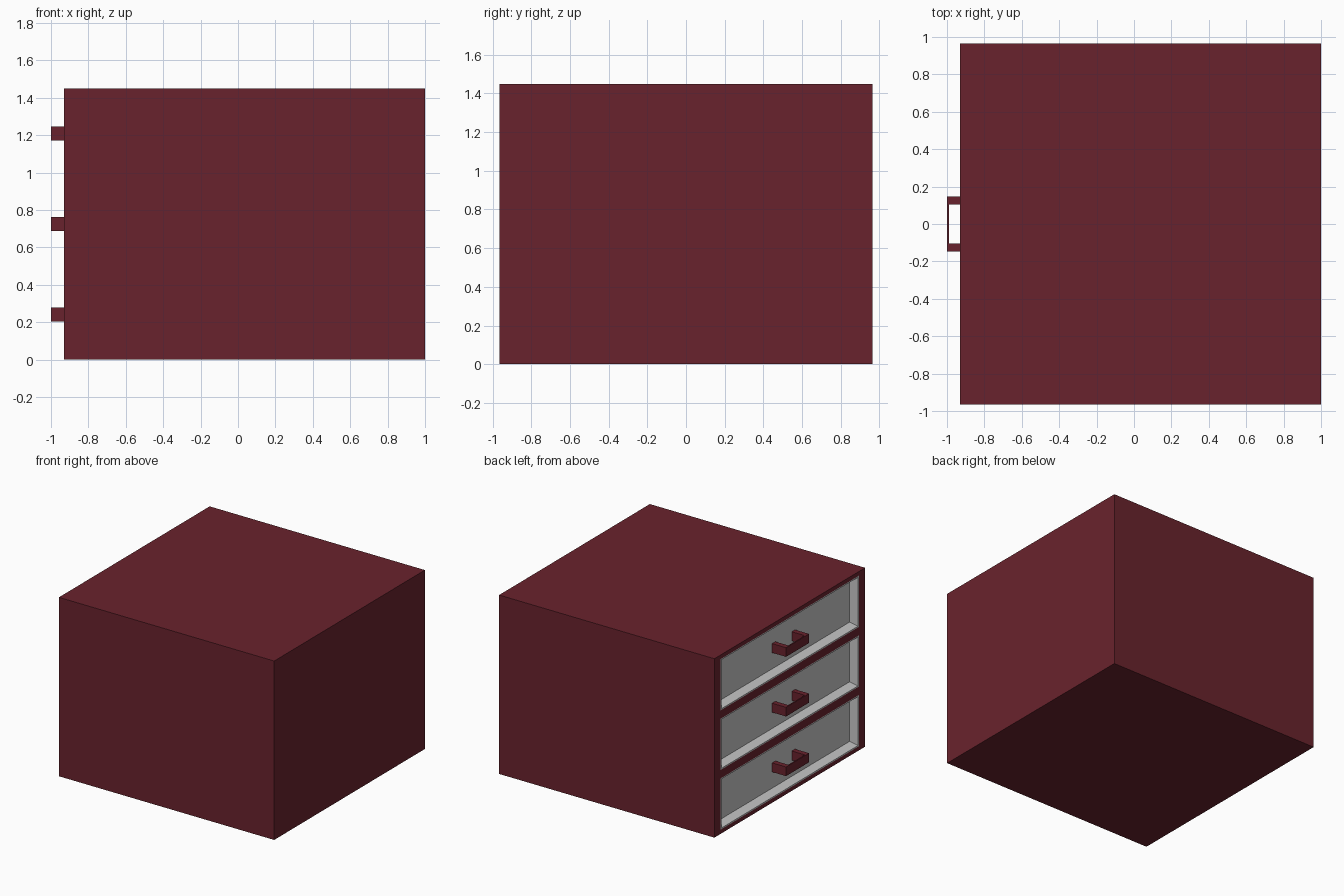
import bpy, bmesh

if "Cube" in bpy.data.objects:
    bpy.data.objects.remove(bpy.data.objects["Cube"])

FRONT, BACK, HALF_Y, TOP = -0.93, 1.0, 0.965, 1.45
OPEN_Y, OPEN_Z = 0.885, 0.208          # half sizes of a drawer opening
STEP = TOP / 3
CENTRES = [STEP * (i + 0.5) for i in range(3)]


def material(name, rgb):
    m = bpy.data.materials.new(name)
    m.diffuse_color = (*rgb, 1)
    m.use_nodes = True
    m.node_tree.nodes["Principled BSDF"].inputs["Base Color"].default_value = m.diffuse_color
    return m


maroon = material("dark maroon", (0.141, 0.0165, 0.026))
grey = material("light grey", (0.57, 0.57, 0.57))


def finish(name, bm, mat, recalc=True):
    bmesh.ops.remove_doubles(bm, verts=bm.verts, dist=1e-5)
    if recalc:
        bmesh.ops.recalc_face_normals(bm, faces=bm.faces)
    me = bpy.data.meshes.new(name)
    bm.to_mesh(me)
    bm.free()
    me.materials.append(mat)
    ob = bpy.data.objects.new(name, me)
    bpy.context.collection.objects.link(ob)
    return ob


def quad(bm, pts):
    return bm.faces.new([bm.verts.new(p) for p in pts])


def ring(x, hy, hz, zc):
    return [(x, hy, zc - hz), (x, -hy, zc - hz), (x, -hy, zc + hz), (x, hy, zc + hz)]


# Cabinet body: five plain sides plus a front frame with three openings
bm = bmesh.new()
ys = [-HALF_Y, -OPEN_Y, OPEN_Y, HALF_Y]
zs = [0] + [c + s * OPEN_Z for c in CENTRES for s in (-1, 1)] + [TOP]
for j in range(3):
    for k in range(len(zs) - 1):
        if j == 1 and k % 2 == 1:
            continue                   # drawer opening
        quad(bm, [(FRONT, ys[j + 1], zs[k]), (FRONT, ys[j], zs[k]),
                  (FRONT, ys[j], zs[k + 1]), (FRONT, ys[j + 1], zs[k + 1])])
a = ring(FRONT, HALF_Y, TOP / 2, TOP / 2)
b = ring(BACK, HALF_Y, TOP / 2, TOP / 2)
for i in range(4):
    n = (i + 1) % 4
    quad(bm, [a[n], a[i], b[i], b[n]])
quad(bm, b[::-1])
finish("cabinet_body", bm, maroon, recalc=False)

# Drawer fronts: thin rim, sloped border and recessed panel
PANEL_X = FRONT + 0.055
for d, zc in enumerate(CENTRES):
    bm = bmesh.new()
    rings = [ring(FRONT, OPEN_Y, OPEN_Z, zc),
             ring(FRONT, OPEN_Y - 0.01, OPEN_Z - 0.01, zc),
             ring(PANEL_X, OPEN_Y - 0.04, OPEN_Z - 0.04, zc)]
    for p, q in zip(rings, rings[1:]):
        for i in range(4):
            n = (i + 1) % 4
            quad(bm, [p[i], p[n], q[n], q[i]])
    quad(bm, rings[-1])
    finish(f"drawer_front_{d + 1}", bm, grey, recalc=False)

    # Handle: U-shaped outline raised to its height
    bm = bmesh.new()
    outline = [(PANEL_X, 0.147), (-1, 0.147), (-1, -0.147), (PANEL_X, -0.147),
               (PANEL_X, -0.105), (-0.99, -0.105), (-0.99, 0.105), (PANEL_X, 0.105)]
    f = quad(bm, [(x, y, zc - 0.037) for x, y in outline])
    ext = bmesh.ops.extrude_face_region(bm, geom=[f])
    bmesh.ops.translate(bm, vec=(0, 0, 0.074),
                        verts=[v for v in ext["geom"] if isinstance(v, bmesh.types.BMVert)])
    finish(f"drawer_handle_{d + 1}", bm, maroon)
